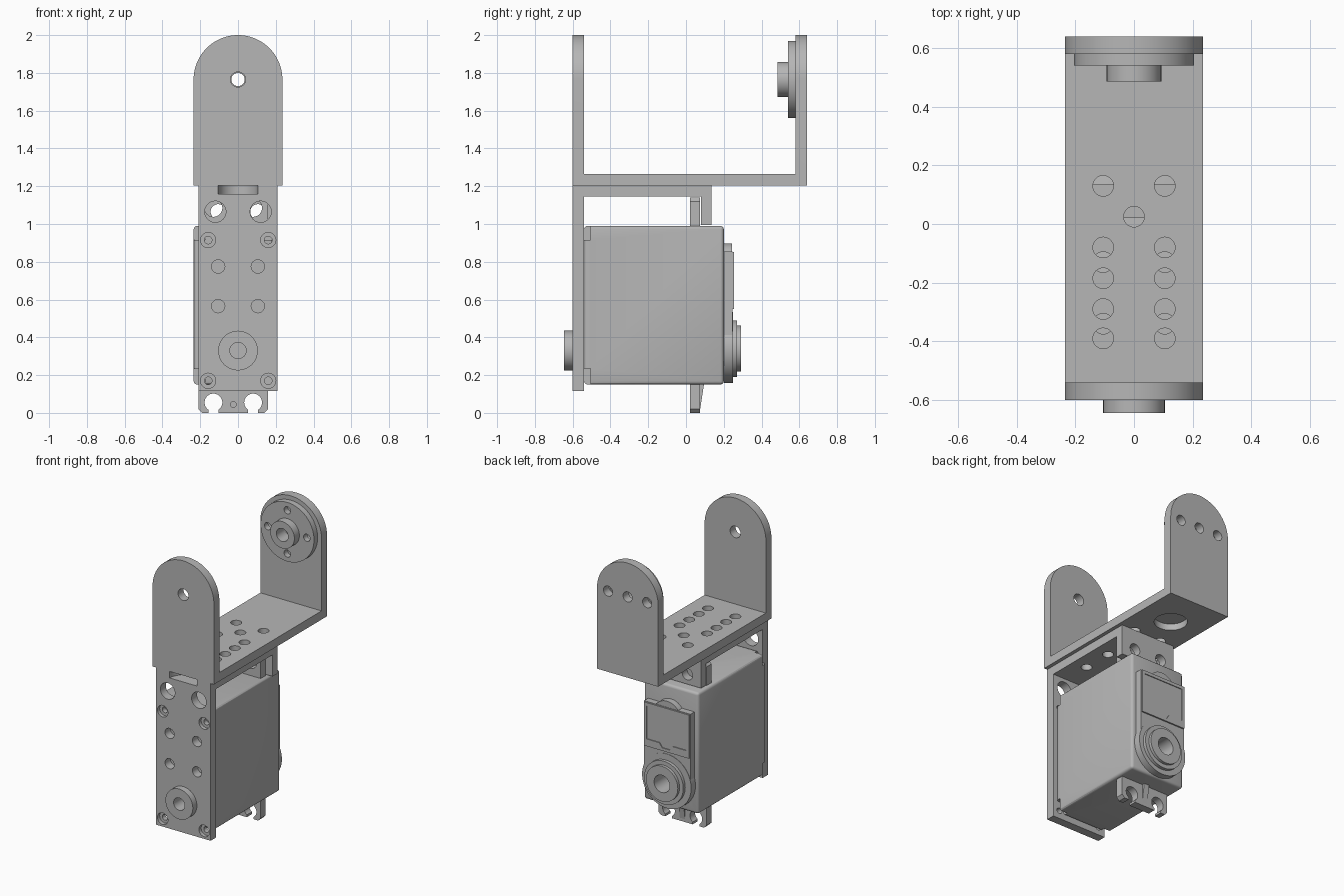
import bpy, bmesh, math

if "Cube" in bpy.data.objects:
    bpy.data.objects.remove(bpy.data.objects["Cube"])

GREY = bpy.data.materials.new("plain grey")
GREY.diffuse_color = (0.47, 0.47, 0.47, 1)
GREY.use_nodes = True
GREY.node_tree.nodes["Principled BSDF"].inputs["Base Color"].default_value = GREY.diffuse_color


def circle(u, v, r, n=48):
    return [(u + r * math.cos(2 * math.pi * i / n), v + r * math.sin(2 * math.pi * i / n)) for i in range(n)]


def rect(u0, u1, v0, v1):
    return [(u0, v0), (u1, v0), (u1, v1), (u0, v1)]


def prism(name, profiles, axis, a, b):
    """Extrude one or more separate 2D profiles along an axis from a to b."""
    place = {'X': lambda u, v, w: (w, u, v), 'Y': lambda u, v, w: (u, w, v), 'Z': lambda u, v, w: (u, v, w)}[axis]
    if isinstance(profiles[0][0], (int, float)):
        profiles = [profiles]
    bm = bmesh.new()
    for pts in profiles:
        lo = [bm.verts.new(place(u, v, a)) for u, v in pts]
        hi = [bm.verts.new(place(u, v, b)) for u, v in pts]
        bm.faces.new(lo)
        bm.faces.new(hi[::-1])
        for i in range(len(pts)):
            j = (i + 1) % len(pts)
            bm.faces.new((lo[j], lo[i], hi[i], hi[j]))
    bmesh.ops.recalc_face_normals(bm, faces=bm.faces[:])
    me = bpy.data.meshes.new(name)
    bm.to_mesh(me)
    bm.free()
    me.materials.append(GREY)
    ob = bpy.data.objects.new(name, me)
    bpy.context.collection.objects.link(ob)
    return ob


def apply(ob, mod):
    bpy.ops.object.select_all(action='DESELECT')
    bpy.context.view_layer.objects.active = ob
    ob.select_set(True)
    bpy.ops.object.modifier_apply(modifier=mod.name)


def cut(ob, profiles, axis, a, b, op='DIFFERENCE'):
    tool = prism("cutter", profiles, axis, a, b)
    mod = ob.modifiers.new("cut", 'BOOLEAN')
    mod.operation, mod.solver, mod.object = op, 'EXACT', tool
    apply(ob, mod)
    bpy.data.objects.remove(tool)


def bevel(ob, width, segments=3):
    mod = ob.modifiers.new("bevel", 'BEVEL')
    mod.width, mod.segments = width, segments
    apply(ob, mod)


# U bracket: U profile trimmed by an arched outline
AX = 1.765
u = prism("u_bracket", [(-.6, 1.205), (.64, 1.205), (.64, 2), (.58, 2), (.58, 1.265),
                        (-.54, 1.265), (-.54, 2), (-.6, 2)], 'X', -.235, .235)
arch = [(-.235, 1.1), (.235, 1.1)] + [(.235 * math.cos(math.pi * i / 40), AX + .235 * math.sin(math.pi * i / 40))
                                      for i in range(41)]
cut(u, arch, 'Y', -1, 1, 'INTERSECT')
cut(u, circle(0, AX, .04), 'Y', -.7, -.5)
cut(u, [circle(x, AX, .035) for x in (-.15, 0, .15)], 'Y', .56, .7)
cut(u, [circle(x, y, .035) for x in (-.105, .105) for y in (.13, -.08, -.185, -.29, -.39)]
    + [circle(0, .025, .035)], 'Z', 1.1, 1.4)
cut(u, circle(0, .36, .105), 'Z', 1.1, 1.25)

# Horn disc and hub inside the rear arm
horn = prism("horn_disc", circle(0, AX, .205, 64), 'Y', .54, .58)
cut(horn, [circle(0, AX, .045)] + [circle(.15 * a, AX + .15 * b, .025)
    for a, b in ((1, 0), (-1, 0), (0, 1), (0, -1))], 'Y', .5, .6)
hub = prism("horn_hub", circle(0, AX, .093), 'Y', .485, .54)
cut(hub, circle(0, AX, .045), 'Y', .4, .6)

# Motor bracket: front plate, top plate and short rear flange
m = prism("motor_bracket", [(-.6, .115), (-.54, .115), (-.54, 1.145), (.08, 1.145), (.08, .995),
                            (.135, .995), (.135, 1.205), (-.6, 1.205)], 'X', -.21, .21)
SCREWS = [(x, z) for x in (-.158, .16) for z in (.17, .915)]
cut(m, [circle(x, z, .035) for x in (-.105, .105) for z in (.565, .775)]
    + [circle(x, 1.065, .056) for x in (-.12, .12)]
    + [circle(x, z, .02) for x, z in SCREWS] + [circle(0, .33, .043)], 'Y', -.7, -.5)
cut(m, [circle(x, z, .04) for x, z in SCREWS], 'Y', -.7, -.575)
cut(m, [circle(x, 1.065, .04) for x in (-.105, .105)], 'Y', .05, .2)
cut(m, [circle(x, y, .035) for x in (-.105, .105) for y in (-.13, -.34)]
    + [circle(0, .025, .035)], 'Z', 1.1, 1.3)
cut(m, circle(0, -.6, .105), 'Z', 1.16, 1.3)

# Pivot boss on the front plate
boss = prism("pivot_boss", circle(0, .33, .105), 'Y', -.645, -.6)
cut(boss, circle(0, .33, .043), 'Y', -.7, -.5)

# Motor case with notched front corners
CX = -.025
case = prism("motor_case", rect(CX - .21, CX + .21, .15, .99), 'Y', -.54, .2)
bevel(case, .018)
cut(case, [rect(x, x + .09, z, z + .1) for x in (CX - .24, CX + .15) for z in (.135, .915)], 'Y', -.6, -.505)

# Rear gear housing: panel, rounded ends, label frame
prism("gear_housing", rect(CX - .18, CX + .175, .3, .855), 'Y', .2, .245)
prism("housing_upper_round", circle(CX, .79, .107), 'Y', .2, .243)
prism("housing_lower_round", circle(CX, .345, .188, 64), 'Y', .2, .248)
label = prism("label_frame", rect(CX - .175, CX + .17, .55, .852), 'Y', .245, .255)
cut(label, [(CX - .155, .6), (CX - .05, .6), (CX - .03, .57), (CX + .03, .57), (CX + .05, .6),
            (CX + .15, .6), (CX + .15, .83), (CX - .155, .83)], 'Y', .249, .3)

# Output shaft collar, stepped with a blind bore
SX, SZ = -.018, .34
for name, r, a, b in (("shaft_collar", .15, .245, .27), ("shaft_ring", .122, .27, .29)):
    ring = prism(name, circle(SX, SZ, r), 'Y', a, b)
    cut(ring, circle(SX, SZ, .06), 'Y', .2, .4)
for name in ("housing_lower_round", "gear_housing", "motor_case"):
    cut(bpy.data.objects[name], circle(SX, SZ, .06), 'Y', .15, .4)

# Mounting ears with open slots and a wedge rib, mirrored top and bottom
for name, f in (("lower", lambda z: z), ("upper", lambda z: 1.14 - z)):
    ear = prism(name + "_ear", [(x, f(z)) for x, z in ((-.21, .16), (-.21, .02), (-.19, 0), (.14, 0),
                                                       (.16, .02), (.16, .16))], 'Y', .02, .075)
    cut(ear, [circle(x, f(.055), .047) for x in (-.13, .08)] + [circle(CX, f(.045), .015)], 'Y', -.1, .2)
    cut(ear, [[(x + d, f(z)) for d, z in ((-.026, -.05), (.026, -.05), (.026, .05), (-.026, .05))]
              for x in (-.13, .08)], 'Y', -.1, .2)
    if name == "lower":
        prism("ear_rib", [(.07, .02), (.075, .02), (.095, .15), (.07, .15)], 'X', CX - .02, CX + .02)

# Smooth rounded walls, keep edges crisp
bpy.ops.object.select_all(action='SELECT')
bpy.context.view_layer.objects.active = u
bpy.ops.object.shade_smooth_by_angle(angle=math.radians(30))
